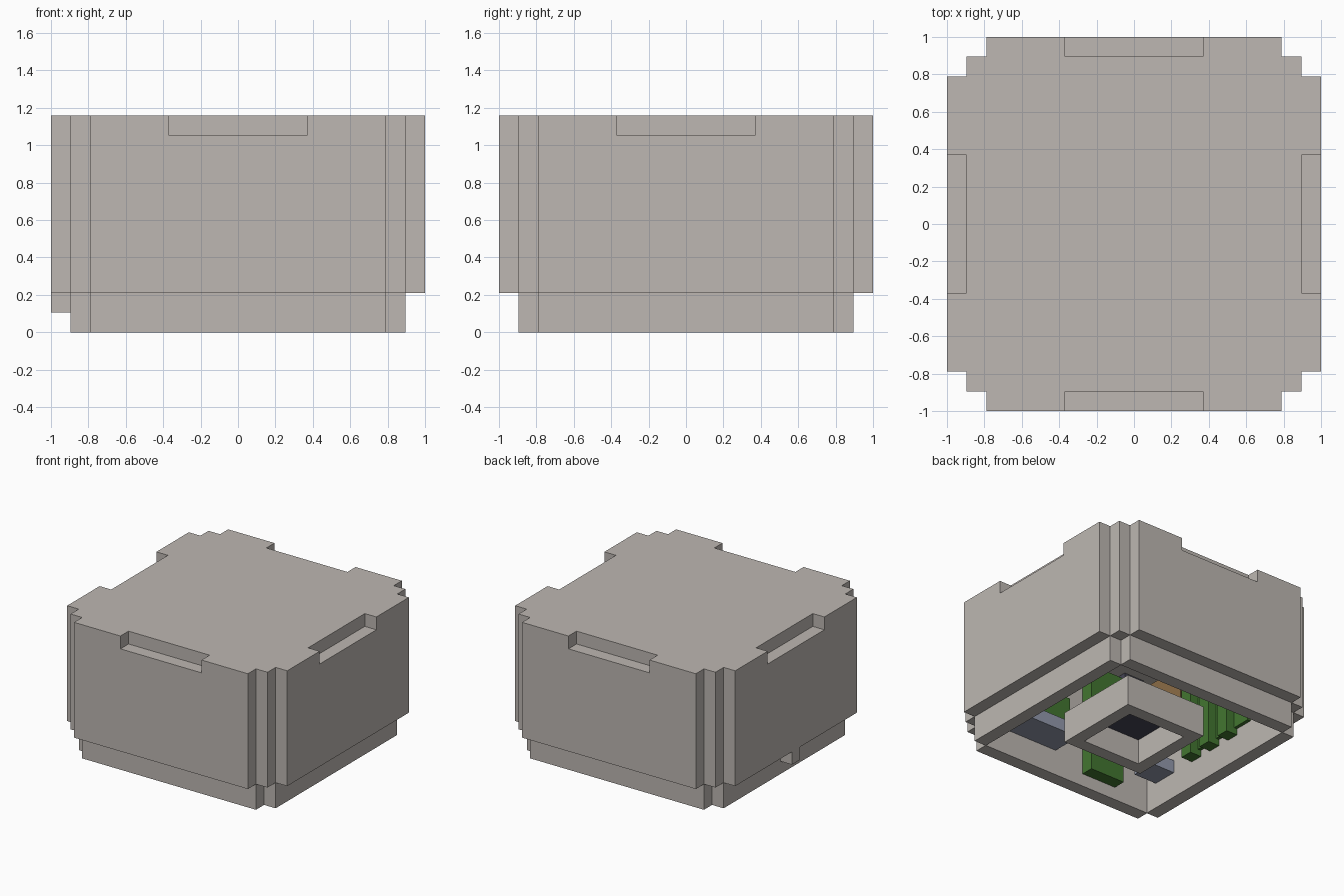
import bpy, bmesh

U = 2 / 19  # one block of the model's grid

cube = bpy.data.objects.get("Cube")
if cube:
    bpy.data.objects.remove(cube, do_unlink=True)


def material(name, rgb):
    m = bpy.data.materials.new(name)
    m.use_nodes = True
    m.diffuse_color = (*rgb, 1)
    m.node_tree.nodes["Principled BSDF"].inputs["Base Color"].default_value = (*rgb, 1)
    return m


stone = material("warm grey", (0.51, 0.475, 0.445))
green = material("leaf green", (0.055, 0.18, 0.03))
brown = material("wood brown", (0.26, 0.15, 0.06))
blue = material("blue grey", (0.29, 0.32, 0.41))
slate = material("dark slate", (0.06, 0.06, 0.09))


def finish(name, bm, mat):
    bmesh.ops.recalc_face_normals(bm, faces=bm.faces)
    mesh = bpy.data.meshes.new(name)
    bm.to_mesh(mesh)
    bm.free()
    mesh.materials.append(mat)
    ob = bpy.data.objects.new(name, mesh)
    bpy.context.collection.objects.link(ob)
    return ob


def box(name, x, y, z, mat):
    """Box from (min, max) ranges given in blocks."""
    bm = bmesh.new()
    bmesh.ops.create_cube(bm, size=1)
    for v in bm.verts:
        v.co = [U * (r[0] if c < 0 else r[1]) for c, r in zip(v.co, (x, y, z))]
    return finish(name, bm, mat)


def prism(name, quarter, z0, z1, mat):
    """Extrude an outline made by turning one stepped corner four times."""
    bm = bmesh.new()
    pts = []
    for turn in range(4):
        pts += quarter
        quarter = [(-y, x) for x, y in quarter]
    face = bm.faces.new([bm.verts.new((x * U, y * U, z0 * U)) for x, y in pts])
    top = bmesh.ops.extrude_face_region(bm, geom=[face])["geom"]
    for v in top:
        if isinstance(v, bmesh.types.BMVert):
            v.co.z = z1 * U
    return finish(name, bm, mat)


def cut(ob, cutter):
    mod = ob.modifiers.new("cut", "BOOLEAN")
    mod.operation = "DIFFERENCE"
    mod.solver = "EXACT"
    mod.object = cutter
    bpy.context.view_layer.objects.active = ob
    bpy.ops.object.modifier_apply(modifier=mod.name)
    bpy.data.objects.remove(cutter, do_unlink=True)


# Outer shell: wide upper body and narrower skirt, both open below
IN = 7.47
body = prism("upper_body", [(9.5, 7.5), (8.5, 7.5), (8.5, 8.5), (7.5, 8.5), (7.5, 9.5)], 2, 11, stone)
skirt = prism("lower_skirt", [(8.5, 7.5), (7.5, 7.5), (7.5, 8.5)], 0, 2, stone)
for part in (body, skirt):
    cut(part, box("cavity", (-IN, IN), (-IN, IN), (-1, 10), stone))

# Notches in the four top edges
for s in (-1, 1):
    edge = sorted((s * 8.5, s * 10))
    cut(body, box("notch", edge, (-3.5, 3.5), (10, 12), stone))
    cut(body, box("notch", (-3.5, 3.5), edge, (10, 12), stone))

box("side_latch", (-9.5, -8.5), (-0.5, 0.5), (1, 2), stone)

# Square collar hanging in the opening, closed by a dark plate
collar = box("centre_collar", (-3.5, 3.5), (-3.5, 3.5), (0, 2.4), stone)
cut(collar, box("collar_hole", (-2.5, 2.5), (-2.5, 2.5), (-1, 2), stone))
box("collar_plate", (-2.5, 2.5), (-2.5, 2.5), (1.95, 2.01), slate)

# Inner fittings, repeated with half-turn symmetry
fittings = [
    ("green_column", (-7.5, -6.5), (-2.5, -1.5), (2, 9.5), green),
    ("green_column", (-7.5, -6.5), (-0.5, 0.5), (2, 9.5), green),
    ("green_column", (-7.5, -6.5), (1.5, 2.5), (2, 9.5), green),
    ("green_backing", (-7.5, -7.2), (-2.5, 4), (2.5, 9.5), green),
    ("green_panel", (-4.5, -1.5), (-7.5, -6.5), (1, 9.5), green),
    ("green_block", (0.5, 3), (-7.5, -6.5), (3, 6), green),
    ("blue_shelf", (1, 6.5), (-7.5, -5), (2, 3), blue),
    ("blue_corner_block", (-7.5, -5.5), (-6.5, -4.5), (2, 3), blue),
    ("brown_panel", (-7.5, -6.5), (-7, -2.6), (6, 9.5), brown),
    ("slate_panel", (-6.4, -4.6), (-7.5, -6.5), (7.5, 10), slate),
]
for name, x, y, z, mat in fittings:
    box(name, x, y, z, mat)
    box(name + "_opposite", (-x[1], -x[0]), (-y[1], -y[0]), z, mat)
